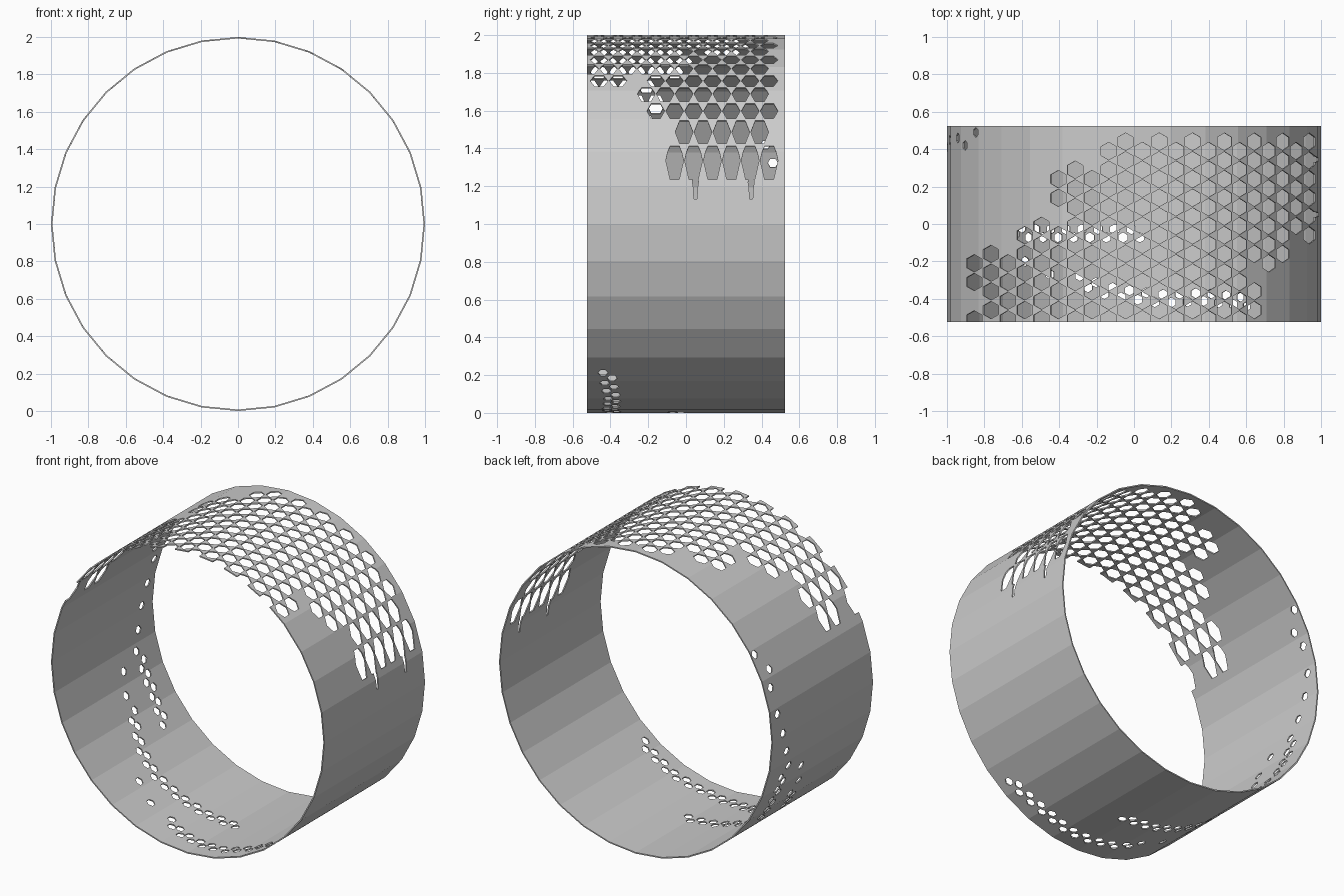
import bpy, bmesh, math
from mathutils import Matrix, Vector

cube = bpy.data.objects.get("Cube")
if cube:
    bpy.data.objects.remove(cube, do_unlink=True)

RADIUS, WIDTH, WALL = 1.0, 1.05, 0.008


def hex_planes(half_width, half_height, matrix):
    """Point and outward normal of each side of a hexagon whose tips lie along local y."""
    planes = []
    for sy in (-1, 1):
        for sx in (-1, 1):
            planes.append((Vector((0, sy * half_height, 0)),
                           Vector((sx * half_height / 2, sy * half_width, 0)).normalized()))
    for sx in (-1, 1):
        planes.append((Vector((sx * half_width, 0, 0)), Vector((sx, 0, 0))))
    turn = matrix.to_3x3()
    return [(matrix @ point, turn @ normal) for point, normal in planes]


def reaches_inside(face, point, normal):
    return any((v.co - point).dot(normal) < -1e-5 for v in face.verts)


def pierce(bm, half_width, half_height, matrix):
    """Trim a hexagonal opening out of the sheet on the local +z side of the matrix."""
    planes = hex_planes(half_width, half_height, matrix)
    origin, outward = matrix.translation, matrix.to_3x3() @ Vector((0, 0, 1))
    faces = [f for f in bm.faces
             if all(reaches_inside(f, p, n) for p, n in planes)
             and (f.calc_center_median() - origin).dot(outward) > 0]
    for point, normal in planes:
        faces = [f for f in faces if reaches_inside(f, point, normal)]
        edges = {e for f in faces for e in f.edges}
        verts = {v for f in faces for v in f.verts}
        cut = bmesh.ops.bisect_plane(bm, geom=faces + list(edges) + list(verts), dist=1e-5,
                                     plane_co=point, plane_no=normal)
        faces = [g for g in cut["geom"] if isinstance(g, bmesh.types.BMFace)
                 and (g.calc_center_median() - point).dot(normal) < 0]
    bmesh.ops.delete(bm, geom=faces, context="FACES")


# Faceted sheet lying along the y axis
bm = bmesh.new()
stand = Matrix.Translation((0, 0, RADIUS)) @ Matrix.Rotation(math.pi / 2, 4, "X")
bmesh.ops.create_cone(bm, cap_ends=False, segments=32, radius1=RADIUS, radius2=RADIUS,
                      depth=WIDTH, matrix=stand)
bmesh.ops.recalc_face_normals(bm, faces=bm.faces)

# Large openings: staggered columns projected straight down through the top
TOP_ROW = [13, 12, 13, 10, 9, 4, 3, 4, 1] + [0, 1] * 6 + [0]
END_ROW = {17: 18, 18: 13, 19: 12, 20: 9, 21: 10}
SKIPPED = {(0, 17), (5, 8), (17, 14)}


def column_x(i):
    return -0.855 + 0.09 * i - 0.0012 * max(0, i - 12) ** 2


for i, top in enumerate(TOP_ROW):
    pitch = column_x(i) - column_x(i - 1)
    for row in range(top, END_ROW.get(i, 19) + 1, 2):
        if (i, row) not in SKIPPED:
            place = Matrix.Translation((column_x(i), 0.44 - 0.05 * row, RADIUS))
            pierce(bm, pitch / 2 - 0.004, 0.047, place)

# Narrow notches below the last column
for y in (0.05, 0.345):
    pierce(bm, 0.014, 0.016, Matrix.Translation((0.973, y, RADIUS)))

# Small openings: trails around the lower half, given as (degrees from bottom, y)
singles = [(-122, 0.49), (-115, 0.42), (-109, 0.46), (-99, 0.45), (-91, 0.41),
           (-83, 0.36), (-76, 0.31), (-72, 0.15), (-64, 0.1), (-36, -0.2), (-27, -0.27)]
trails = [
    [(-72, 0.34), (-60, 0.34), (-47, 0.29)],
    [(-58, 0.1), (-46, 0.0), (-36, -0.05), (2, -0.05)],
    [(-17, -0.3), (-8, -0.36), (8, -0.4), (22, -0.39), (39, -0.42)],
]


def zigzag(path, step=2.6, sway=0.022):
    angle, side = path[0][0], 1
    while angle <= path[-1][0]:
        for (a0, y0), (a1, y1) in zip(path, path[1:]):
            if a0 <= angle <= a1:
                y = y0 + (y1 - y0) * (angle - a0) / (a1 - a0)
                break
        yield angle, y + side * sway
        angle, side = angle + step, -side


for angle, y in singles + [spot for path in trails for spot in zigzag(path)]:
    around = Matrix.Rotation(math.pi - math.radians(angle), 4, "Y")
    pierce(bm, 0.024, 0.027, Matrix.Translation((0, y, RADIUS)) @ around)

# Finished band, thickened inward
mesh = bpy.data.meshes.new("bracelet_band")
bm.to_mesh(mesh)
bm.free()
band = bpy.data.objects.new("bracelet_band", mesh)
bpy.context.collection.objects.link(band)
solid = band.modifiers.new("wall", "SOLIDIFY")
solid.thickness = WALL
solid.offset = -1
